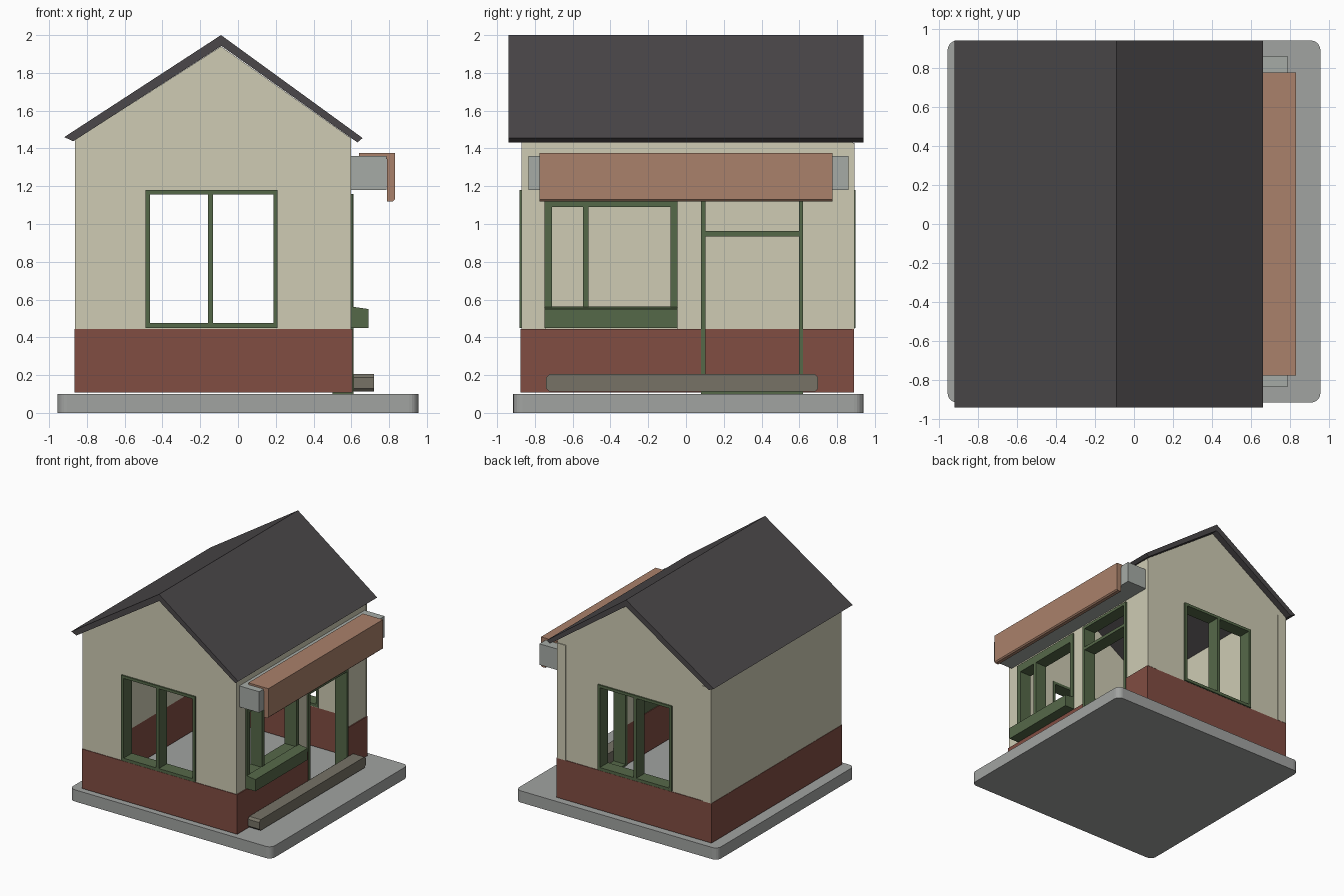
import bpy, bmesh

if "Cube" in bpy.data.objects:
    bpy.data.objects.remove(bpy.data.objects["Cube"])


def material(name, r, g, b):
    m = bpy.data.materials.new(name)
    m.diffuse_color = [(c / 255) ** 2.2 for c in (r, g, b)] + [1]
    m.use_nodes = True
    m.node_tree.nodes["Principled BSDF"].inputs["Base Color"].default_value = m.diffuse_color
    return m


CREAM = material("cream", 205, 202, 178)
BRICK = material("brick_red", 128, 78, 68)
GREEN = material("green", 86, 104, 74)
SLATE = material("slate", 76, 73, 75)
ORANGE = material("terracotta", 168, 128, 106)
GREY = material("pale_grey", 165, 170, 165)
STONE = material("stone", 118, 114, 102)
SLAB = material("concrete", 160, 162, 160)


def prism(name, profile, y0, y1, mat=None):
    """Extrude an x-z profile along y."""
    bm = bmesh.new()
    face = bm.faces.new([bm.verts.new((x, y0, z)) for x, z in profile])
    ext = bmesh.ops.extrude_face_region(bm, geom=[face])
    bmesh.ops.translate(bm, vec=(0, y1 - y0, 0),
                        verts=[v for v in ext["geom"] if isinstance(v, bmesh.types.BMVert)])
    bmesh.ops.recalc_face_normals(bm, faces=bm.faces)
    me = bpy.data.meshes.new(name)
    bm.to_mesh(me)
    bm.free()
    ob = bpy.data.objects.new(name, me)
    bpy.context.collection.objects.link(ob)
    if mat:
        me.materials.append(mat)
    return ob


def box(name, x0, x1, y0, y1, z0, z1, mat=None):
    return prism(name, [(x0, z0), (x1, z0), (x1, z1), (x0, z1)], y0, y1, mat)


def cut(ob, *bounds):
    """Subtract boxes from an object."""
    bpy.context.view_layer.objects.active = ob
    for b in bounds:
        cutter = box("cutter", *b)
        cutter.hide_render = True
        mod = ob.modifiers.new("cut", "BOOLEAN")
        mod.operation, mod.solver, mod.object = "DIFFERENCE", "EXACT", cutter
        bpy.ops.object.modifier_apply(modifier=mod.name)
        bpy.data.objects.remove(cutter)


def bevel_along(ob, axis, width, segments):
    """Bevel only the edges parallel to one axis."""
    bm = bmesh.new()
    bm.from_mesh(ob.data)
    edges = [e for e in bm.edges
             if abs((e.verts[0].co - e.verts[1].co).normalized()[axis]) > 0.99]
    bmesh.ops.bevel(bm, geom=edges, offset=width, segments=segments, profile=0.5, affect="EDGES")
    bm.to_mesh(ob.data)
    bm.free()


# Ground slab with rounded corners
slab = box("base_slab", -0.955, 0.955, -0.915, 0.94, 0, 0.10, SLAB)
bevel_along(slab, 2, 0.05, 5)

# Hollow brick plinth with doorway
plinth = box("brick_plinth", -0.865, 0.605, -0.875, 0.89, 0.107, 0.445, BRICK)
cut(plinth, (-0.765, 0.50, -0.775, 0.79, 0, 1), (0.4, 0.8, 0.08, 0.62, 0, 1))

# Gabled upper walls with window and door openings
walls = prism("gabled_walls", [(-0.862, 0.445), (0.597, 0.445), (0.597, 1.455),
                               (-0.09, 1.94), (-0.862, 1.445)], -0.87, 0.885, CREAM)
cut(walls, (-0.765, 0.50, -0.775, 0.79, 0, 2.5), (-0.485, 0.205, -1, 1, 0.452, 1.175),
    (0.4, 0.8, -0.745, -0.045, 0.40, 1.155), (0.4, 0.8, 0.08, 0.62, 0.40, 1.155))

# Corner pilasters on the rear gable
for side, x0, x1 in (("right", 0.515, 0.598), ("left", -0.863, -0.78)):
    box("rear_pilaster_" + side, x0, x1, 0.88, 0.892, 0.445, 1.43, CREAM)

# Pitched roof
prism("roof", [(-0.92, 1.46), (-0.09, 2.0), (0.66, 1.455), (0.632, 1.432),
               (-0.088, 1.943), (-0.872, 1.438)], -0.94, 0.94, SLATE)

# Gable window frames, front and rear
for side, y0, y1 in (("front", -0.882, -0.77), ("rear", 0.785, 0.897)):
    frame = box(side + "_window_frame", -0.49, 0.21, y0, y1, 0.45, 1.18, GREEN)
    cut(frame, (-0.465, -0.158, -1, 1, 0.475, 1.157), (-0.132, 0.187, -1, 1, 0.475, 1.157))

# Shop window frame and sill on the right side
shop = box("shop_window_frame", 0.50, 0.61, -0.75, -0.045, 0.45, 1.16, GREEN)
cut(shop, (0.4, 0.8, -0.71, -0.545, 0.555, 1.09), (0.4, 0.8, -0.515, -0.083, 0.555, 1.09))
prism("shop_window_sill", [(0.605, 0.45), (0.69, 0.45), (0.69, 0.55), (0.605, 0.562)],
      -0.75, -0.045, GREEN)

# Door frame with transom and threshold
door = box("door_frame", 0.50, 0.612, 0.08, 0.62, 0.10, 1.16, GREEN)
cut(door, (0.4, 0.8, 0.103, 0.597, 0.115, 0.935), (0.4, 0.8, 0.103, 0.597, 0.962, 1.135))

# Long front step with chamfered ends
step = box("step", 0.612, 0.72, -0.74, 0.70, 0.112, 0.205, STONE)
bevel_along(step, 0, 0.018, 1)

# Awning housing and sign board
box("awning_box", 0.597, 0.785, -0.835, 0.86, 1.18, 1.36, GREY)
prism("awning_board", [(0.64, 1.355), (0.64, 1.375), (0.83, 1.375), (0.83, 1.13), (0.82, 1.12),
                       (0.79, 1.12), (0.79, 1.345)], -0.775, 0.775, ORANGE)
